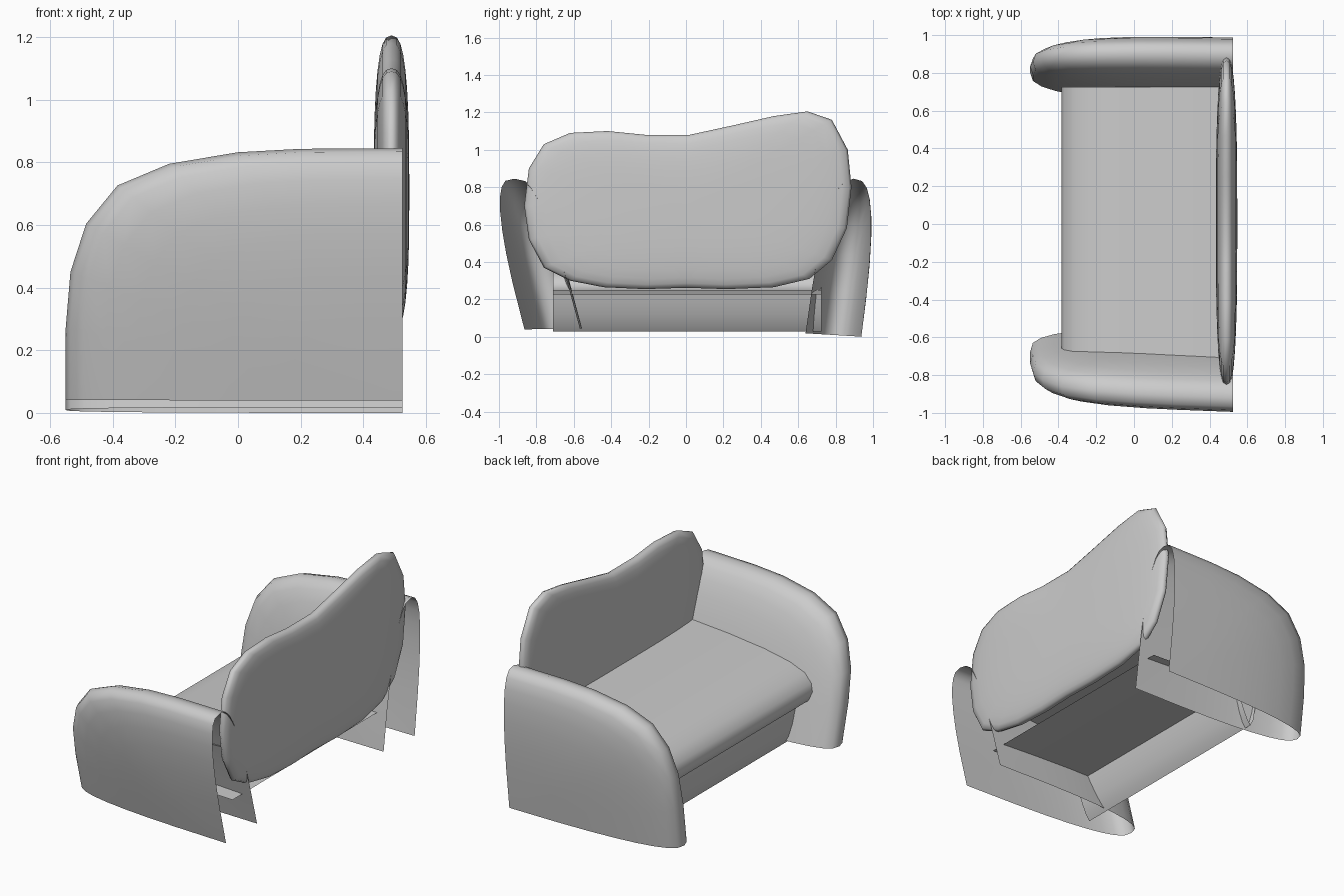
import bpy, math

if "Cube" in bpy.data.objects:
    bpy.data.objects.remove(bpy.data.objects["Cube"])


def make_object(name, verts, faces, angle=40):
    mesh = bpy.data.meshes.new(name)
    mesh.from_pydata(verts, [], faces)
    mesh.update()
    obj = bpy.data.objects.new(name, mesh)
    bpy.context.collection.objects.link(obj)
    bpy.ops.object.select_all(action='DESELECT')
    obj.select_set(True)
    bpy.context.view_layer.objects.active = obj
    bpy.ops.object.mode_set(mode='EDIT')
    bpy.ops.mesh.select_all(action='SELECT')
    bpy.ops.mesh.remove_doubles(threshold=0.0005)
    bpy.ops.mesh.normals_make_consistent(inside=False)
    bpy.ops.object.mode_set(mode='OBJECT')
    bpy.ops.object.shade_smooth_by_angle(angle=math.radians(angle))
    return obj


def pillow(outline, centre, half, power, closed, place, levels=8):
    """Outline shrunk to a centre while swelling to both sides."""
    verts, faces, n = [], [], len(outline)
    rings = []
    for i in range(-levels, levels + 1):
        t = math.pi / 2 * i / levels
        k = abs(math.cos(t)) ** (2 / power)
        w = math.copysign(abs(math.sin(t)) ** (2 / power), t) * half
        if abs(i) == levels:
            k, w = 0.0, math.copysign(half, i)
        elif i == 0:
            k, w = 1.0, 0.0
        rings.append((k, w))
    for k, w in rings:
        for a, b in outline:
            verts.append(place(centre[0] + (a - centre[0]) * k,
                               centre[1] + (b - centre[1]) * k, w))
    for r in range(len(rings) - 1):
        for j in range(n if closed else n - 1):
            j2 = (j + 1) % n
            faces.append((r * n + j, r * n + j2, (r + 1) * n + j2, (r + 1) * n + j))
    return verts, faces


# Arms: hollow rounded shells, leaning outward and slightly turned, open below and behind
arm_side = [(-.55, 0), (-.55, .25), (-.535, .44), (-.485, .6), (-.385, .725),
            (-.22, .795), (0, .832), (.2, .843), (.525, .845)]


def add_arm(name, base_y, lean, turn, power, z_outer, z_inner):
    side = math.copysign(1, base_y)

    def place(x, z, w):
        low = (z_outer + z_inner) / 2 + (z_outer - z_inner) / 2 * w * side / .148
        fade = (1 - z / .845) ** 2
        return (x, base_y + w + lean * z - turn * x, z + low * fade)

    make_object(name, *pillow(arm_side, (.525, 0), .148, power, False, place), 60)


add_arm("left_arm", -.697, -.242, .036, 2.9, .04, .045)
add_arm("right_arm", .794, .13, .013, 2.7, .0, .018)

# Backrest: lens-like cushion with a wavy outline
back_outline = [(-.76, 1.03), (-.62, 1.09), (-.42, 1.1), (-.22, 1.08), (.02, 1.08),
                (.25, 1.13), (.47, 1.18), (.65, 1.205), (.78, 1.16), (.865, 1.0),
                (.885, .8), (.86, .58), (.78, .41), (.66, .31), (.47, .265),
                (.22, .255), (0, .262), (-.22, .255), (-.44, .265), (-.62, .30),
                (-.76, .37), (-.84, .52), (-.865, .7), (-.84, .9)]
make_object("backrest", *pillow(back_outline, (0, .7), .057, 2.8, True,
                                lambda y, z, w: (.49 + w, y, z)), 80)


# Seat and apron: profiles swept across the width
def add_sheet(name, profile):
    n = len(profile)
    verts = [(x, y, z) for y in (-.71, .725) for x, z in profile]
    faces = [(i, i + 1, n + i + 1, n + i) for i in range(n - 1)]
    make_object(name, verts, faces, 50)


add_sheet("seat", [(.46, .53), (.2, .518), (-.05, .496), (-.22, .465), (-.32, .428),
                   (-.37, .38), (-.385, .335), (-.37, .285), (-.31, .25),
                   (-.17, .25), (.46, .225)])
add_sheet("apron", [(-.17, .25), (-.185, .19), (-.21, .12), (-.238, .06), (-.262, .028),
                    (-.283, .07), (-.295, .14), (-.3, .25)])
